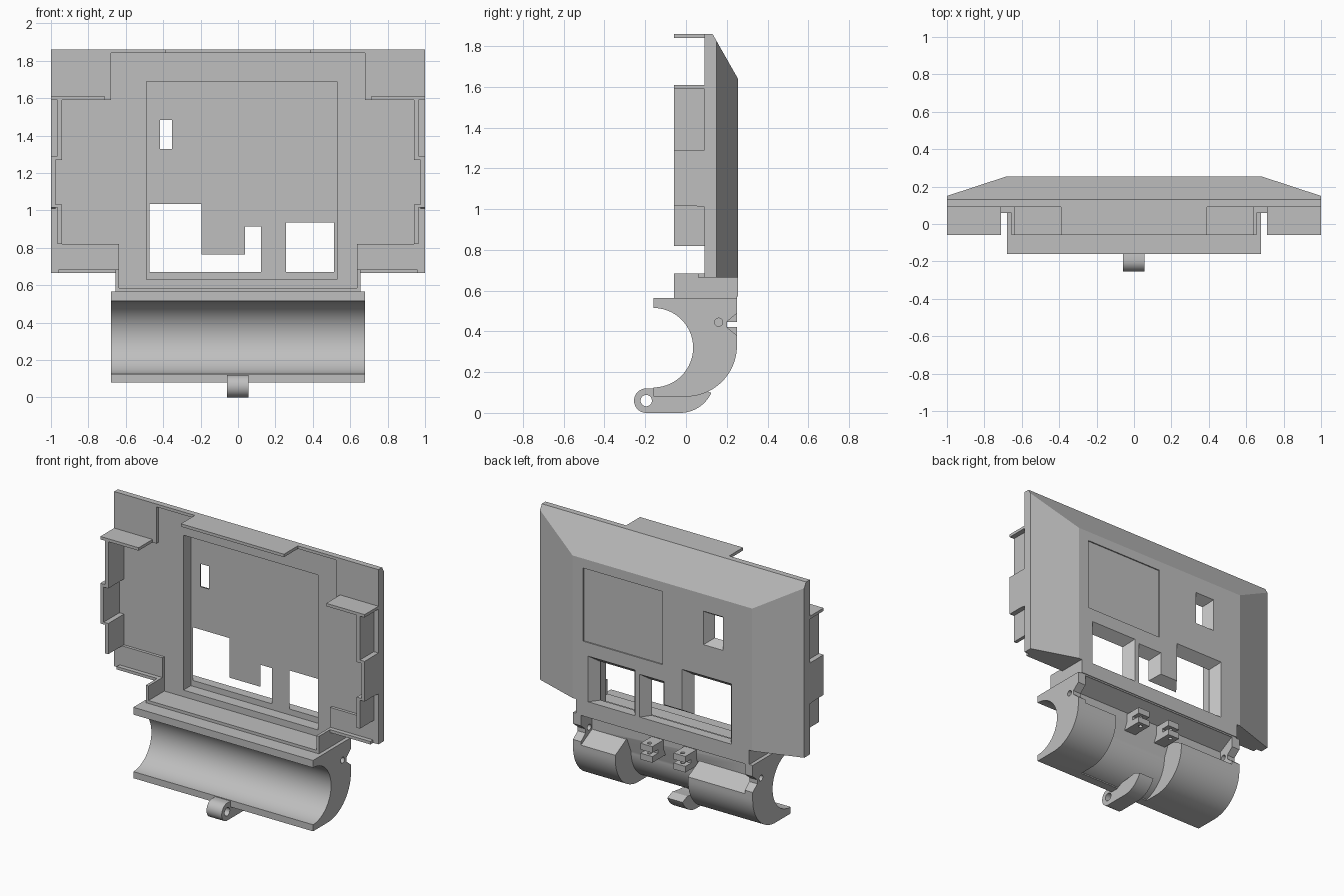
import bpy, bmesh, math
from mathutils import Vector

if "Cube" in bpy.data.objects:
    bpy.data.objects.remove(bpy.data.objects["Cube"], do_unlink=True)

grey = bpy.data.materials.new("plain grey")
grey.use_nodes = True
tone = (0.52, 0.52, 0.52, 1)
grey.diffuse_color = tone
grey.node_tree.nodes["Principled BSDF"].inputs["Base Color"].default_value = tone


def finish(name, bm):
    bmesh.ops.recalc_face_normals(bm, faces=bm.faces)
    mesh = bpy.data.meshes.new(name)
    bm.to_mesh(mesh)
    bm.free()
    mesh.materials.append(grey)
    ob = bpy.data.objects.new(name, mesh)
    bpy.context.collection.objects.link(ob)
    return ob


def hull(name, points):
    bm = bmesh.new()
    for p in points:
        bm.verts.new(p)
    bmesh.ops.convex_hull(bm, input=bm.verts)
    bmesh.ops.dissolve_limit(bm, angle_limit=0.01, verts=bm.verts, edges=bm.edges)
    return finish(name, bm)


def box(name, x, y, z):
    return hull(name, [(a, b, c) for a in x for b in y for c in z])


def prism(name, outline, lo, hi, axis="x"):
    """Extrude a 2D outline: (y, z) along x, or (x, y) along z."""
    place = (lambda p, t: (t, *p)) if axis == "x" else (lambda p, t: (*p, t))
    bm = bmesh.new()
    face = bm.faces.new([bm.verts.new(place(p, lo)) for p in outline])
    grown = bmesh.ops.extrude_face_region(bm, geom=[face])["geom"]
    step = Vector(place((0, 0), hi - lo))
    bmesh.ops.translate(bm, vec=step, verts=[g for g in grown if isinstance(g, bmesh.types.BMVert)])
    return finish(name, bm)


def arc(cy, cz, r, start, end, n=24):
    angles = [math.radians(start + (end - start) * i / n) for i in range(n + 1)]
    return [(cy + r * math.cos(a), cz + r * math.sin(a)) for a in angles]


def circle(cy, cz, r, n=20):
    return arc(cy, cz, r, 0, 360, n)[:-1]


def cut(ob, *cutters):
    for c in cutters:
        mod = ob.modifiers.new("cut", "BOOLEAN")
        mod.operation, mod.solver, mod.object = "DIFFERENCE", "EXACT", c
    bpy.context.view_layer.update()
    graph = bpy.context.evaluated_depsgraph_get()
    mesh = bpy.data.meshes.new_from_object(ob.evaluated_get(graph))
    ob.modifiers.clear()
    ob.data = mesh
    for c in cutters:
        bpy.data.objects.remove(c, do_unlink=True)


def flare(x, z, grow, low, shallow=0.185, deep=0.265):
    """Opening that widens towards the back; low is the growth of its lower edge."""
    front = [(a, shallow, c) for a in x for c in z]
    back = [(a, deep, c) for a in (x[0] - grow, x[1] + grow) for c in (z[0] - low, z[1] + grow)]
    return hull("cutter", front + back)


# Main panel with sloped back edges
corners = [(0.09, 0.665), (0.09, 1.86), (0.13, 1.86), (0.15, 1.825), (0.15, 0.665)]
panel = hull("panel", [(s, y, z) for s in (-1, 1) for y, z in corners]
             + [(s * 0.68, 0.255, z) for s in (-1, 1) for z in (0.665, 1.64)])
cut(panel,
    box("cutter", (-0.68, 0.68), (0, 0.11), (1.5, 1.84)),
    box("cutter", (-0.94, 0.94), (0, 0.11), (0.82, 1.59)),
    box("cutter", (-0.975, 0.975), (0, 0.11), (1.03, 1.27)),
    box("cutter", (-0.635, 0.635), (0, 0.11), (0.6, 0.9)),
    box("cutter", (-0.49, 0.53), (0, 0.19), (0.6, 1.69)),
    box("cutter", (0, 0.6), (0.247, 0.3), (1.075, 1.575)),
    flare((-0.415, -0.355), (1.33, 1.48), 0.05, 0.04),
    flare((-0.47, -0.2), (0.67, 1.03), 0.06, 0),
    flare((-0.47, 0.12), (0.67, 0.76), 0.05, 0),
    flare((0.04, 0.12), (0.67, 0.91), 0.06, 0),
    flare((0.26, 0.51), (0.67, 0.93), 0.06, 0))

# Top flange
box("top_flange", (-0.39, 0.39), (-0.06, 0.11), (1.84, 1.86))

# Stepped side tabs and ledges
for side, s in (("left", 1), ("right", -1)):
    def part(name, x, y, z):
        return box(f"{side}_{name}", [s * a for a in x], y, z)
    part("upper_tab", (0.94, 0.965), (-0.06, 0.12), (1.27, 1.61))
    part("upper_shelf", (0.71, 1), (-0.06, 0.10), (1.59, 1.61))
    part("tab_step", (0.94, 1), (-0.06, 0.12), (1.27, 1.29))
    hull(f"{side}_middle_tab", [(s * a, y, z) for a in (0.975, 1)
                                for y, z in ((-0.06, 1.03), (0.12, 1.005), (-0.06, 1.28), (0.12, 1.28))])
    part("lower_step", (0.94, 1), (-0.06, 0.12), (1.015, 1.03))
    part("lower_tab", (0.94, 0.965), (-0.06, 0.12), (0.82, 1.03))
    part("ledge", (0.64, 0.96), (0.06, 0.10), (0.665, 0.685))
    part("neck_wall", (0.635, 0.655), (-0.06, 0.12), (0.565, 0.685))

# Neck tray joining the panel to the holder
box("neck_floor", (-0.655, 0.655), (-0.06, 0.25), (0.56, 0.585))
neck = box("neck_back", (-0.655, 0.655), (0.11, 0.255), (0.57, 0.67))
cut(neck, box("cutter", (-0.49, 0.53), (0, 0.19), (0.63, 0.7)))

# Half-round holder, hollowed behind between its end plates
profile = ([(-0.16, 0.565), (0.25, 0.565)] + arc(0, 0.33, 0.25, 0, -90)
           + [(-0.16, 0.08)] + arc(-0.16, 0.32, 0.195, -90, 90, 40))
holder = prism("holder", profile, -0.68, 0.68)
recess = [(0.13, 0.42), (0.3, 0.33), (0.3, 0.59), (0.25, 0.565), (0.13, 0.5)]
middle = [(0.3, 0.43), (0.13, 0.43)] + arc(-0.16, 0.32, 0.24, 0, -75) + [(-0.1, 0.04), (0.3, 0.04)]
notch = [(0.2, 0.42), (0.3, 0.34), (0.3, 0.53), (0.2, 0.447)]
cut(holder,
    prism("cutter", recess, -0.62, 0.62),
    prism("cutter", middle, -0.19, 0.36),
    prism("cutter", notch, -0.8, 0.8),
    prism("cutter", circle(0.16, 0.445, 0.02), -0.8, 0.8))

# Pair of slotted lugs
for name, x in (("left_lug", 0.125), ("right_lug", -0.125)):
    lug = box(name, (x - 0.045, x + 0.045), (0.1, 0.25), (0.38, 0.49))
    cut(lug, box("cutter", (x - 0.1, x + 0.1), (0.19, 0.3), (0.422, 0.447)),
        prism("cutter", circle(x, 0.215, 0.014, 12), 0.3, 0.6, "z"))

# Hinge foot with pin hole
foot_shape = (arc(-0.195, 0.06, 0.06, 90, 270) + arc(-0.03, 0.17, 0.17, -90, -25)
              + [(0.07, 0.12), (0, 0.11), (-0.1, 0.1), (-0.16, 0.12)])
foot = prism("hinge_foot", foot_shape, -0.06, 0.055)
cut(foot, prism("cutter", circle(-0.195, 0.06, 0.028), -0.2, 0.2))

# Smooth the curves, keep the edges sharp
bpy.ops.object.select_all(action="DESELECT")
for ob in (holder, foot):
    ob.select_set(True)
    bpy.context.view_layer.objects.active = ob
bpy.ops.object.shade_smooth_by_angle(angle=math.radians(30))
